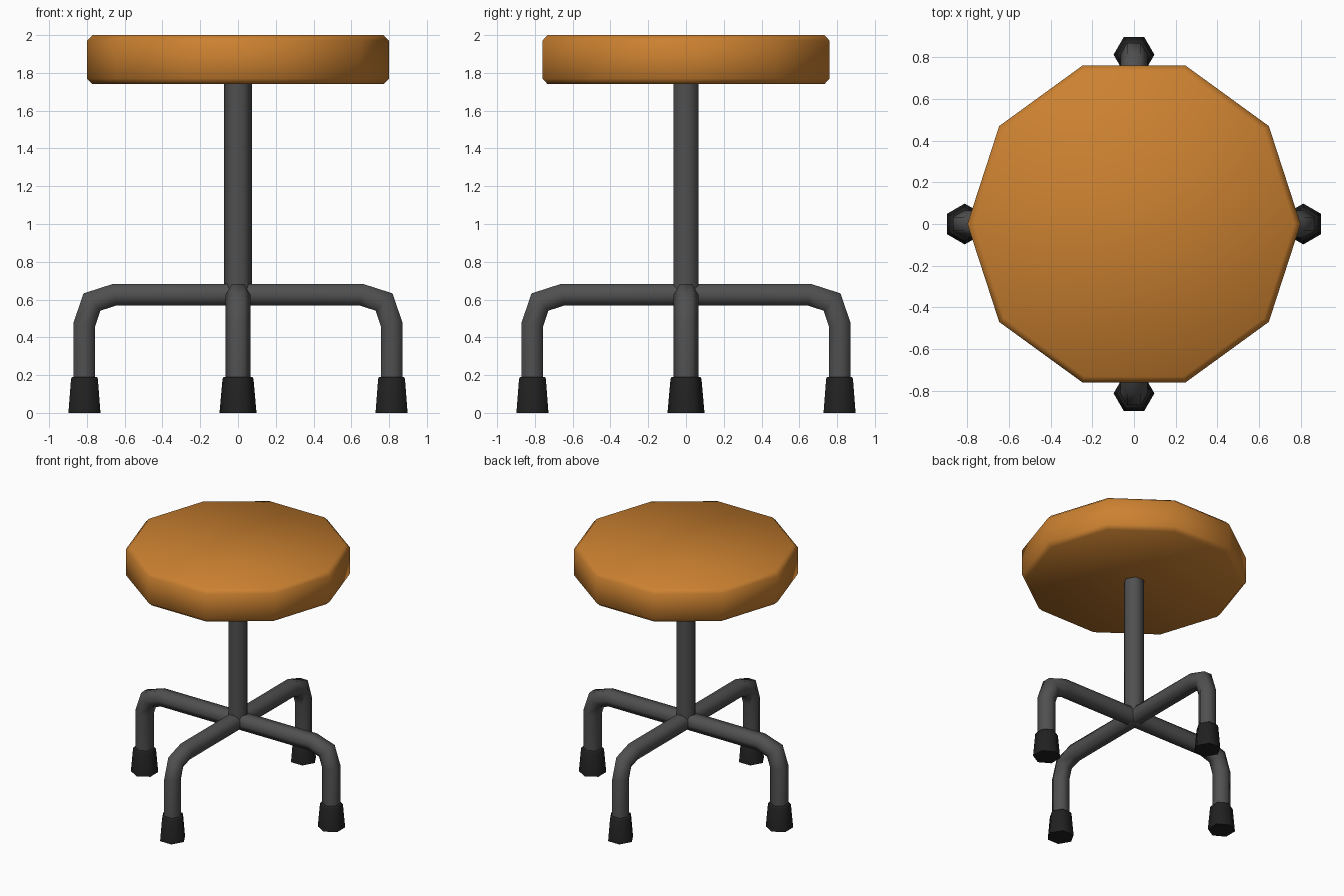
import bpy, bmesh, math
from mathutils import Vector

if "Cube" in bpy.data.objects:
    bpy.data.objects.remove(bpy.data.objects["Cube"])


def material(name, rgb):
    m = bpy.data.materials.new(name)
    m.diffuse_color = (*rgb, 1)
    m.use_nodes = True
    m.node_tree.nodes["Principled BSDF"].inputs["Base Color"].default_value = m.diffuse_color
    return m


ORANGE = material("orange_cushion", (0.60, 0.22, 0.03))
STEEL = material("dark_steel", (0.08, 0.08, 0.08))
RUBBER = material("black_rubber", (0.015, 0.015, 0.015))


def skin(name, rings, mat, sharp=70):
    """Bridge rings of points into a capped, smooth-shaded solid."""
    bm = bmesh.new()
    loops = [[bm.verts.new(p) for p in ring] for ring in rings]
    n = len(loops[0])
    for a, b in zip(loops, loops[1:]):
        for i in range(n):
            j = (i + 1) % n
            bm.faces.new((a[i], a[j], b[j], b[i]))
    bm.faces.new(loops[0])
    bm.faces.new(loops[-1])
    bmesh.ops.recalc_face_normals(bm, faces=bm.faces)
    me = bpy.data.meshes.new(name)
    bm.to_mesh(me)
    bm.free()
    me.materials.append(mat)
    me.shade_smooth()
    me.set_sharp_from_angle(angle=math.radians(sharp))
    ob = bpy.data.objects.new(name, me)
    bpy.context.collection.objects.link(ob)
    return ob


def ring(r, z, n, cx=0.0, turn=0.0):
    angles = [turn + math.tau * i / n for i in range(n)]
    return [Vector((cx + r * math.cos(a), r * math.sin(a), z)) for a in angles]


def tube(path, r, n=6):
    """Mitred rings along a path in the xz plane, corners facing +-y."""
    pts = [Vector((x, 0, z)) for x, z in path]
    side = Vector((0, 1, 0))
    rings = []
    for i, p in enumerate(pts):
        d_in = (p - pts[max(i - 1, 0)]).normalized() if i else (pts[1] - p).normalized()
        d_out = (pts[i + 1] - p).normalized() if i < len(pts) - 1 else d_in
        tangent = (d_in + d_out).normalized()
        up = tangent.cross(side) / tangent.dot(d_in)
        rings.append([p + r * (math.cos(t) * side + math.sin(t) * up)
                      for t in (math.tau * k / n for k in range(n))])
    return rings


# seat: ten-sided cushion with chamfered rims
seat_profile = [(0.77, 1.74), (0.80, 1.77), (0.80, 1.97), (0.77, 2.0)]
skin("seat", [ring(r, z, 10) for r, z in seat_profile], ORANGE)

# central post
skin("post", [ring(0.075, 0.60, 6), ring(0.075, 1.75, 6)], STEEL)

# four bent legs with rubber feet
leg_path = [(0, 0.625), (0.655, 0.625), (0.773, 0.587), (0.813, 0.47), (0.813, 0.1)]
for i, side in enumerate(("right", "back", "left", "front")):
    leg = skin(side + "_leg", tube(leg_path, 0.066), STEEL)
    foot = skin(side + "_foot",
                [ring(0.098, 0.0, 6, 0.813, math.pi / 2),
                 ring(0.082, 0.18, 6, 0.813, math.pi / 2),
                 ring(0.076, 0.19, 6, 0.813, math.pi / 2)], RUBBER)
    for ob in (leg, foot):
        ob.rotation_euler.z = i * math.pi / 2
